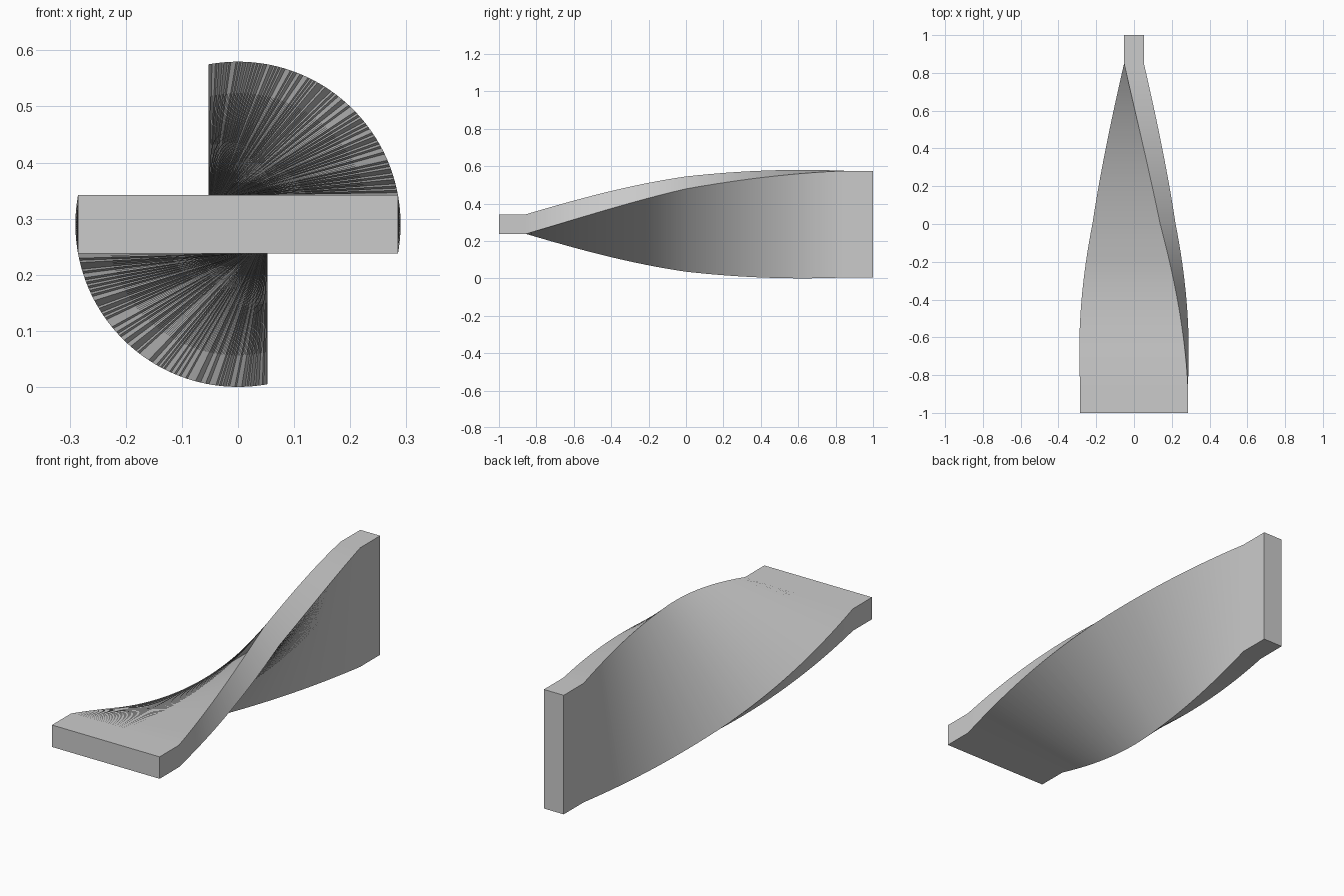
import bpy, bmesh, math

if "Cube" in bpy.data.objects:
    bpy.data.objects.remove(bpy.data.objects["Cube"])

HALF_W, HALF_T, ZC = 0.285, 0.0525, 0.29
START, END = -0.855, 0.85     # twisted span along y
MID_ANGLE = 51                # twist reached at y = 0, degrees
STEPS = 64                    # slices per half of the twist


def section(bm, y, degrees):
    """Rectangular slice of the bar, rolled about the y axis."""
    c, s = math.cos(math.radians(degrees)), math.sin(math.radians(degrees))
    corners = [(-HALF_W, -HALF_T), (HALF_W, -HALF_T), (HALF_W, HALF_T), (-HALF_W, HALF_T)]
    return [bm.verts.new((u * c - v * s, y, ZC + u * s + v * c)) for u, v in corners]


# Slices: flat end, two twist rates meeting at the middle, upright end
slices = [(-1, 0)]
slices += [(START * (1 - i / STEPS), MID_ANGLE * i / STEPS) for i in range(STEPS)]
slices += [(END * i / STEPS, MID_ANGLE + (90 - MID_ANGLE) * i / STEPS) for i in range(STEPS + 1)]
slices += [(1, 90)]

# Loft the slices into one closed bar
bm = bmesh.new()
rings = [section(bm, y, a) for y, a in slices]
for r0, r1 in zip(rings, rings[1:]):
    for i in range(4):
        j = (i + 1) % 4
        bm.faces.new((r0[i], r0[j], r1[j], r1[i]))
bm.faces.new(rings[0])
bm.faces.new(rings[-1])
bmesh.ops.recalc_face_normals(bm, faces=bm.faces)

mesh = bpy.data.meshes.new("twisted_bar")
bm.to_mesh(mesh)
bm.free()
bar = bpy.data.objects.new("twisted_bar", mesh)
bpy.context.collection.objects.link(bar)
